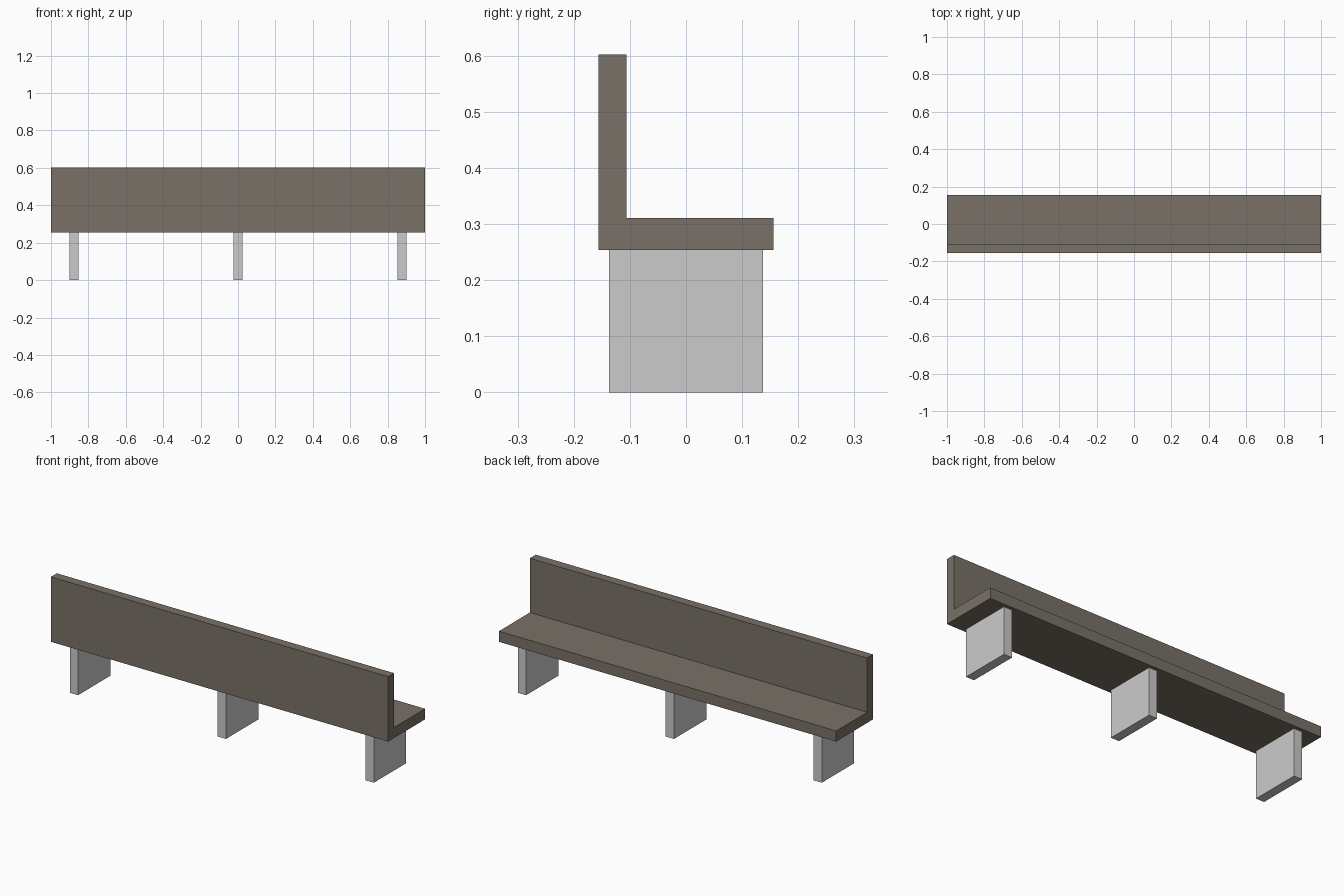
import bpy

if "Cube" in bpy.data.objects:
    bpy.data.objects.remove(bpy.data.objects["Cube"])

wood = bpy.data.materials.new("brown_wood")
wood.diffuse_color = (0.19, 0.165, 0.135, 1)
wood.use_nodes = True
wood.node_tree.nodes["Principled BSDF"].inputs["Base Color"].default_value = wood.diffuse_color


def extrude_x(name, profile, x0, x1, mat=None):
    """Closed solid from a (y, z) profile, counter-clockwise, swept along x."""
    n = len(profile)
    verts = [(x, y, z) for x in (x0, x1) for y, z in profile]
    faces = [tuple(reversed(range(n))), tuple(range(n, 2 * n))]
    faces += [(i, (i + 1) % n, (i + 1) % n + n, i + n) for i in range(n)]
    mesh = bpy.data.meshes.new(name)
    mesh.from_pydata(verts, [], faces)
    if mat:
        mesh.materials.append(mat)
    obj = bpy.data.objects.new(name, mesh)
    bpy.context.collection.objects.link(obj)
    return obj


# L-shaped seat and backrest in one piece
BOTTOM, SEAT, TOP = 0.254, 0.311, 0.602
extrude_x("seat_and_backrest",
          [(-0.156, BOTTOM), (0.156, BOTTOM), (0.156, SEAT),
           (-0.106, SEAT), (-0.106, TOP), (-0.156, TOP)],
          -1, 1, wood)

# Three slab legs
leg = [(-0.137, 0), (0.137, 0), (0.137, BOTTOM), (-0.137, BOTTOM)]
for side, x in (("left", -0.877), ("middle", 0), ("right", 0.877)):
    extrude_x(f"{side}_leg", leg, x - 0.0245, x + 0.0245)
